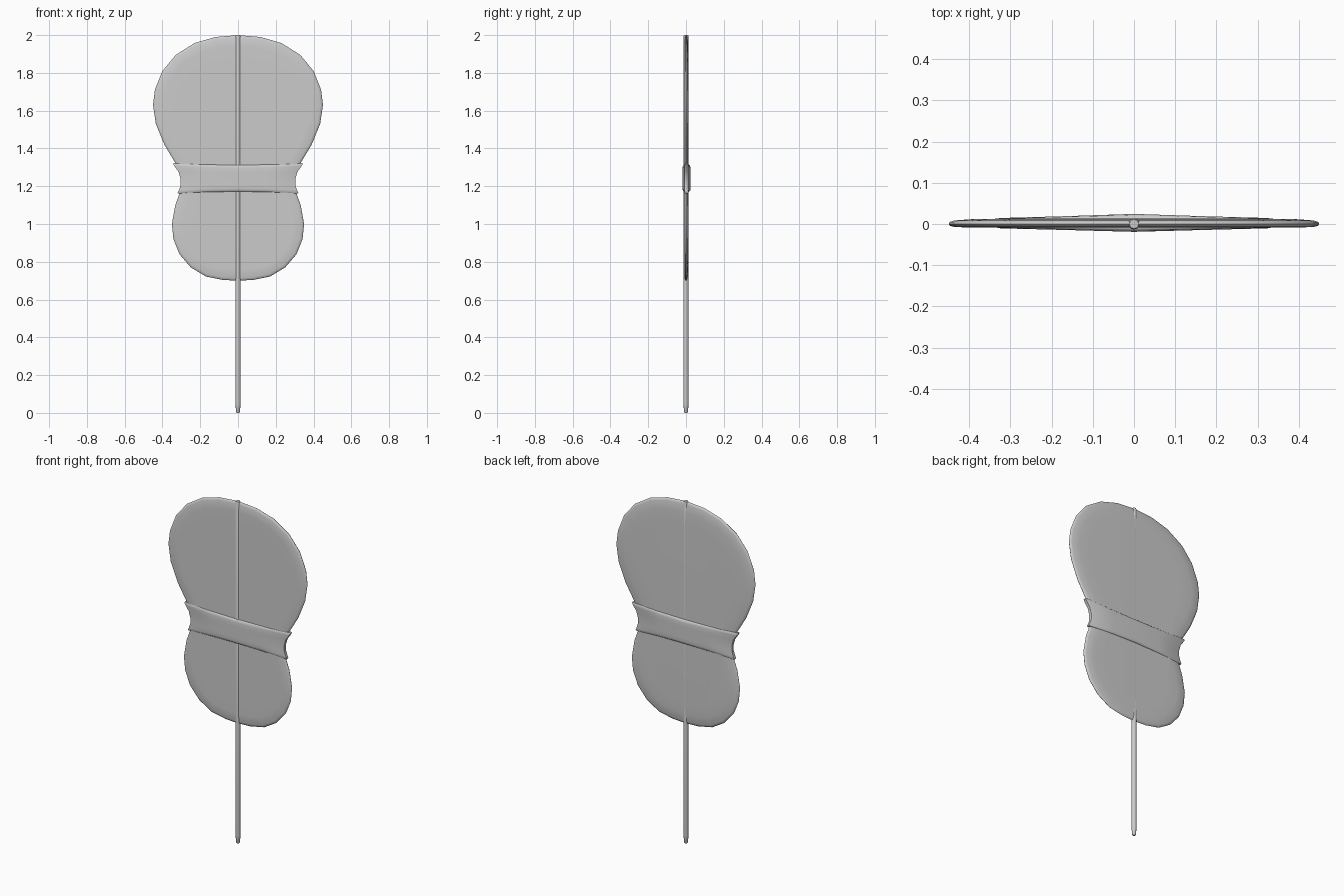
import bpy, bmesh, math
from mathutils import Vector

if "Cube" in bpy.data.objects:
    bpy.data.objects.remove(bpy.data.objects["Cube"])


def finish(bm, name, angle=50):
    bmesh.ops.recalc_face_normals(bm, faces=bm.faces)
    me = bpy.data.meshes.new(name)
    bm.to_mesh(me)
    bm.free()
    ob = bpy.data.objects.new(name, me)
    bpy.context.collection.objects.link(ob)
    bpy.ops.object.select_all(action='DESELECT')
    ob.select_set(True)
    bpy.context.view_layer.objects.active = ob
    bpy.ops.object.shade_smooth_by_angle(angle=math.radians(angle))
    return ob


def loft(rings, name, angle=50):
    bm = bmesh.new()
    rows = [[bm.verts.new(p) for p in r] for r in rings]
    n = len(rows[0])
    for a, b in zip(rows, rows[1:]):
        for i in range(n):
            j = (i + 1) % n
            bm.faces.new((a[i], a[j], b[j], b[i]))
    caps = [bm.faces.new(rows[0]), bm.faces.new(rows[-1])]
    bmesh.ops.triangulate(bm, faces=caps)
    return finish(bm, name, angle)


# Blade: two-lobed outline, rounded rim, nearly flat faces
half = [(0, 2.0), (.12, 1.99), (.23, 1.958), (.33, 1.895), (.40, 1.81),
        (.44, 1.71), (.45, 1.63), (.435, 1.53), (.39, 1.42), (.33, 1.32),
        (.298, 1.25), (.303, 1.18), (.332, 1.10), (.35, 1.0), (.342, .92),
        (.31, .84), (.25, .77), (.17, .722), (.08, .704), (0, .70)]
outline = [Vector(p) for p in half] + [Vector((-x, z)) for x, z in half[-2:0:-1]]


def inset(d):
    out = []
    for i, p in enumerate(outline):
        t = (outline[(i + 1) % len(outline)] - outline[i - 1]).normalized()
        out.append(p + Vector((t.y, -t.x)) * d)
    return out


profile = [(.13, -.0085), (.06, -.0085), (.014, -.0075), (.003, -.004), (0, 0),
           (.003, .005), (.014, .0085), (.06, .012), (.13, .013)]
loft([[(p.x, y, p.y) for p in inset(d)] for d, y in profile], "blade", 60)

# Stick: long thin rod with a tapered foot
N = 12
stick = [(0, .007), (.006, .0105), (.05, .0135), (1.994, .0135), (2.0, .011)]
loft([[(r * math.cos(2 * math.pi * i / N), r * math.sin(2 * math.pi * i / N), z)
       for i in range(N)] for z, r in stick], "stick")

# Band: wrap around the waist, thicker at the centre, pinched at the sides
# columns: z at sides, z at centre, half width, thickness factor
rows = [(1.322, 1.312, .341, .65), (1.318, 1.308, .343, .88), (1.305, 1.297, .335, 1),
        (1.275, 1.27, .314, 1), (1.24, 1.24, .304, 1), (1.205, 1.208, .304, 1),
        (1.178, 1.187, .313, 1), (1.165, 1.176, .32, .88), (1.161, 1.172, .318, .65)]


def band_ring(zs, zc, w, k):
    front = [(-1, -.007), (-.97, -.0105), (-.5, -.0145), (0, -.019),
             (.5, -.0145), (.97, -.0105), (1, -.007)]
    back = [(1, .010), (.97, .0145), (.5, .019), (0, .0245),
            (-.5, .019), (-.97, .0145), (-1, .010)]
    return [(u * w, .0025 + (y - .0025) * k, zc + (zs - zc) * u * u)
            for u, y in front + back]


loft([band_ring(*r) for r in rows], "waist_band", 45)
